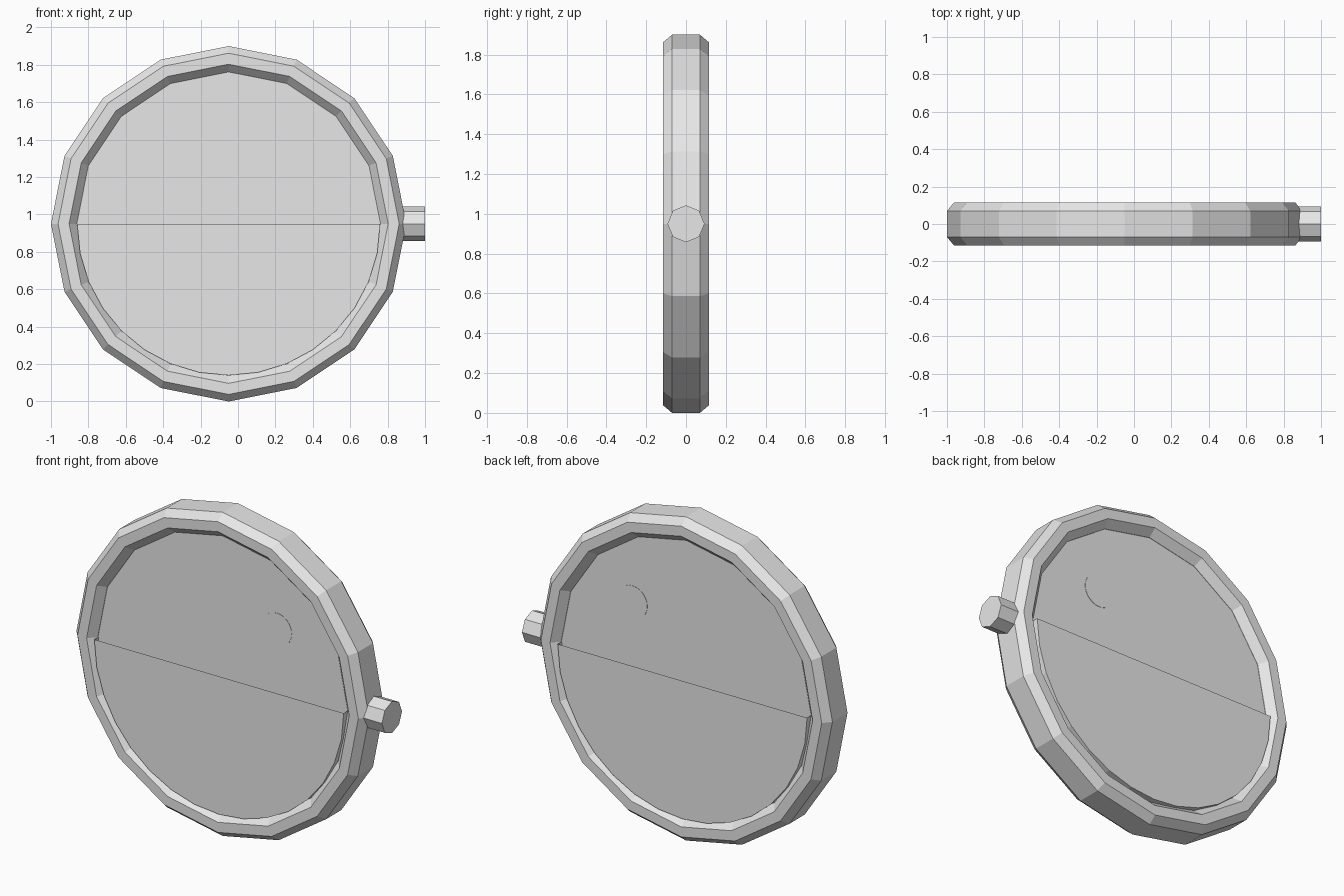
import bpy, bmesh, math

if "Cube" in bpy.data.objects:
    bpy.data.objects.remove(bpy.data.objects["Cube"])

CX, CZ = -0.05, 0.95          # centre of the round body

grey = bpy.data.materials.new("plain grey")
grey.diffuse_color = (0.8, 0.8, 0.8, 1)
grey.use_nodes = True
grey.node_tree.nodes["Principled BSDF"].inputs["Base Color"].default_value = grey.diffuse_color


def finish(name, bm):
    bmesh.ops.recalc_face_normals(bm, faces=bm.faces)
    me = bpy.data.meshes.new(name)
    bm.to_mesh(me)
    bm.free()
    me.materials.append(grey)
    ob = bpy.data.objects.new(name, me)
    bpy.context.collection.objects.link(ob)
    return ob


def circle(bm, cx, cz, r, y, n, start=0.0, sweep=2 * math.pi, closed=True):
    count = n if closed else n + 1
    return [bm.verts.new((cx + r * math.cos(start + sweep * i / n), y,
                          cz + r * math.sin(start + sweep * i / n)))
            for i in range(count)]


def bridge(bm, a, b, closed=True):
    n = len(a)
    for i in range(n if closed else n - 1):
        j = (i + 1) % n
        bm.faces.new((a[i], a[j], b[j], b[i]))


def disc(name, cx, cz, r, half, n):
    bm = bmesh.new()
    a, b = circle(bm, cx, cz, r, -half, n), circle(bm, cx, cz, r, half, n)
    bm.faces.new(a)
    bm.faces.new(b)
    bridge(bm, a, b)
    return finish(name, bm)


# Rim: chamfered cross-section swept round 16 sides
profile = [(0.95, -0.07), (0.912, -0.115), (0.853, -0.115), (0.812, -0.07),
           (0.812, 0.07), (0.853, 0.115), (0.912, 0.115), (0.95, 0.07)]
bm = bmesh.new()
rings = [circle(bm, CX, CZ, r, y, 16) for r, y in profile]
for i in range(len(rings)):
    bridge(bm, rings[i], rings[(i + 1) % len(rings)])
finish("rim", bm)

# Full inner plate and the round spot on both its faces
disc("inner_plate", CX, CZ, 0.82, 0.068, 32)
disc("round_spot", 0.30, 1.305, 0.097, 0.07, 32)

# Thicker lower half, open along its straight top edge
bm = bmesh.new()
a = circle(bm, CX, CZ, 0.81, -0.105, 16, math.pi, math.pi, False)
b = circle(bm, CX, CZ, 0.81, 0.105, 16, math.pi, math.pi, False)
bm.faces.new(a)
bm.faces.new(list(reversed(b)))
bridge(bm, a, b, False)
finish("lower_half", bm)

# Eight-sided side knob
bm = bmesh.new()
ends = [[bm.verts.new((x, 0.093 * math.cos(k * math.pi / 4),
                       CZ + 0.093 * math.sin(k * math.pi / 4)))
         for k in range(8)] for x in (0.84, 1.0)]
for e in ends:
    bm.faces.new(e)
bridge(bm, *ends)
finish("side_knob", bm)
